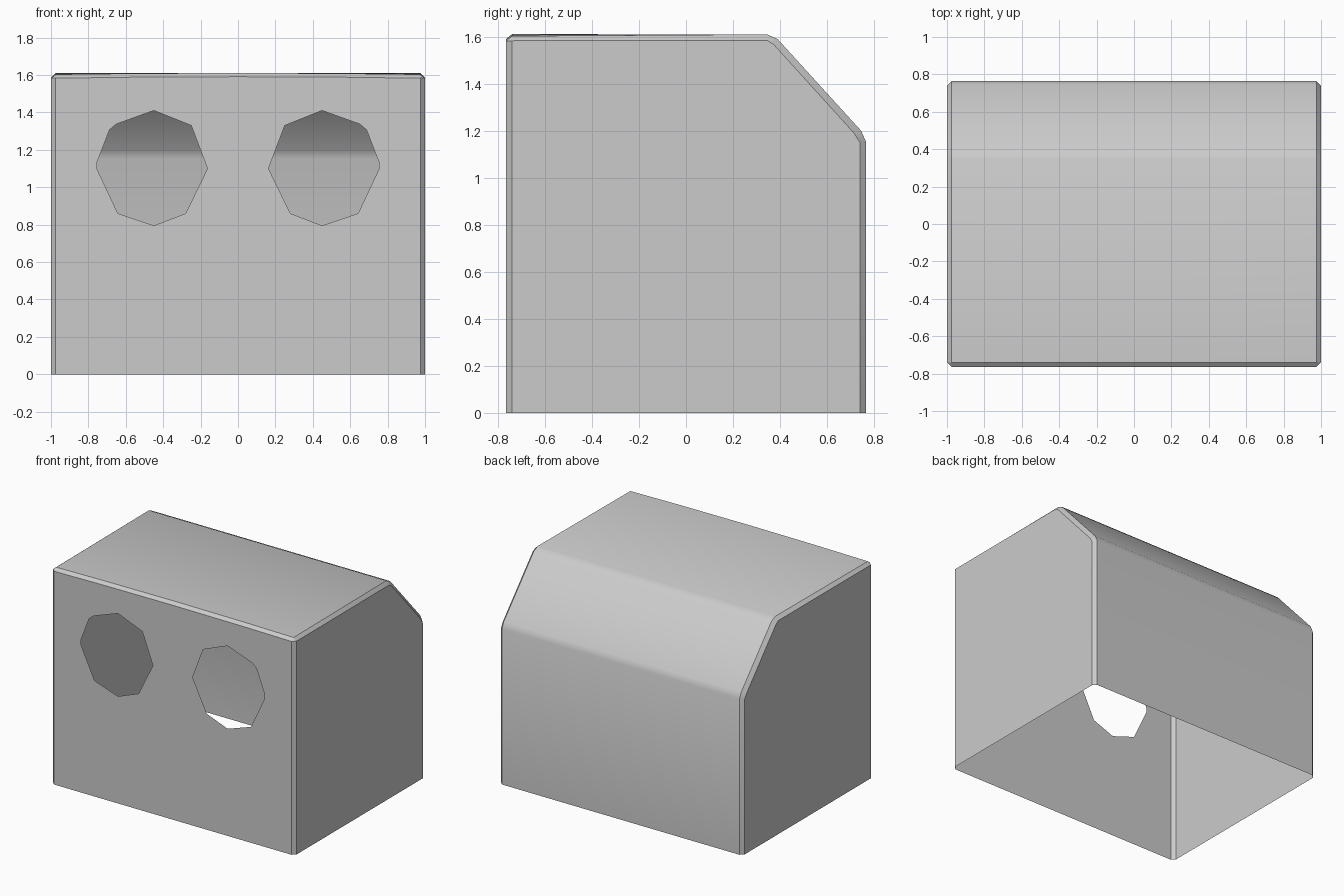
import bpy, bmesh, math
from mathutils import Vector

if "Cube" in bpy.data.objects:
    bpy.data.objects.remove(bpy.data.objects["Cube"])

# Side profiles (y, z): full-width skin and the slightly smaller end panels
SKIN = [(-0.765, 0), (-0.765, 1.583), (-0.74, 1.603), (0.345, 1.61), (0.39, 1.59),
        (0.745, 1.20), (0.765, 1.155), (0.765, 0)]
END = [(-0.74, 0), (-0.74, 1.583), (-0.74, 1.583), (0.345, 1.585), (0.373, 1.567),
       (0.715, 1.19), (0.74, 1.15), (0.74, 0)]
COLUMNS = [-0.975, -0.56, 0, 0.56, 0.975]
HOLE = [(0.45, 1.41), (0.25, 1.33), (0.163, 1.10), (0.28, 0.86), (0.45, 0.795),
        (0.642, 0.86), (0.755, 1.10), (0.755, 1.13), (0.687, 1.307), (0.652, 1.337)]

bm = bmesh.new()


def ring(x, profile, crown=0.0):
    """One cross-section; the front top edge is slightly crowned."""
    return [bm.verts.new((x, y, z + (crown if i in (1, 2) else 0)))
            for i, (y, z) in enumerate(profile)]


# Shell skin, with chamfer strips out to both end panels
rings = [ring(-1, END)]
rings += [ring(x, SKIN, 0.008 * (1 - (x / 0.975) ** 2)) for x in COLUMNS]
rings += [ring(1, END)]
for k, (a, b) in enumerate(zip(rings, rings[1:])):
    for i in range(len(SKIN) - 1):
        if i == 0 and 0 < k < len(rings) - 2:
            continue  # the front panel is filled separately
        bm.faces.new((a[i], a[i + 1], b[i + 1], b[i]))

# End panels
bm.faces.new(rings[0])
bm.faces.new(reversed(rings[-1]))

# Front panel with two mirrored openings
inner = rings[1:-1]
outline = [r[0] for r in inner] + [r[1] for r in reversed(inner)]
loops = [outline]
for side in (-1, 1):
    loops.append([bm.verts.new((side * x, -0.765, z)) for x, z in HOLE])
edges = []
for loop in loops:
    for a, b in zip(loop, loop[1:] + loop[:1]):
        edges.append(bm.edges.get((a, b)) or bm.edges.new((a, b)))
bmesh.ops.triangle_fill(bm, edges=edges, use_beauty=True, normal=Vector((0, -1, 0)))

bmesh.ops.remove_doubles(bm, verts=bm.verts[:], dist=0.0005)
bmesh.ops.recalc_face_normals(bm, faces=bm.faces[:])
top = max(bm.faces, key=lambda f: f.calc_center_median().z)
if top.normal.z < 0:
    bmesh.ops.reverse_faces(bm, faces=bm.faces[:])

mesh = bpy.data.meshes.new("open_housing")
bm.to_mesh(mesh)
bm.free()
housing = bpy.data.objects.new("open_housing", mesh)
bpy.context.collection.objects.link(housing)
bpy.context.view_layer.objects.active = housing
housing.select_set(True)
bpy.ops.object.shade_smooth_by_angle(angle=math.radians(30))
